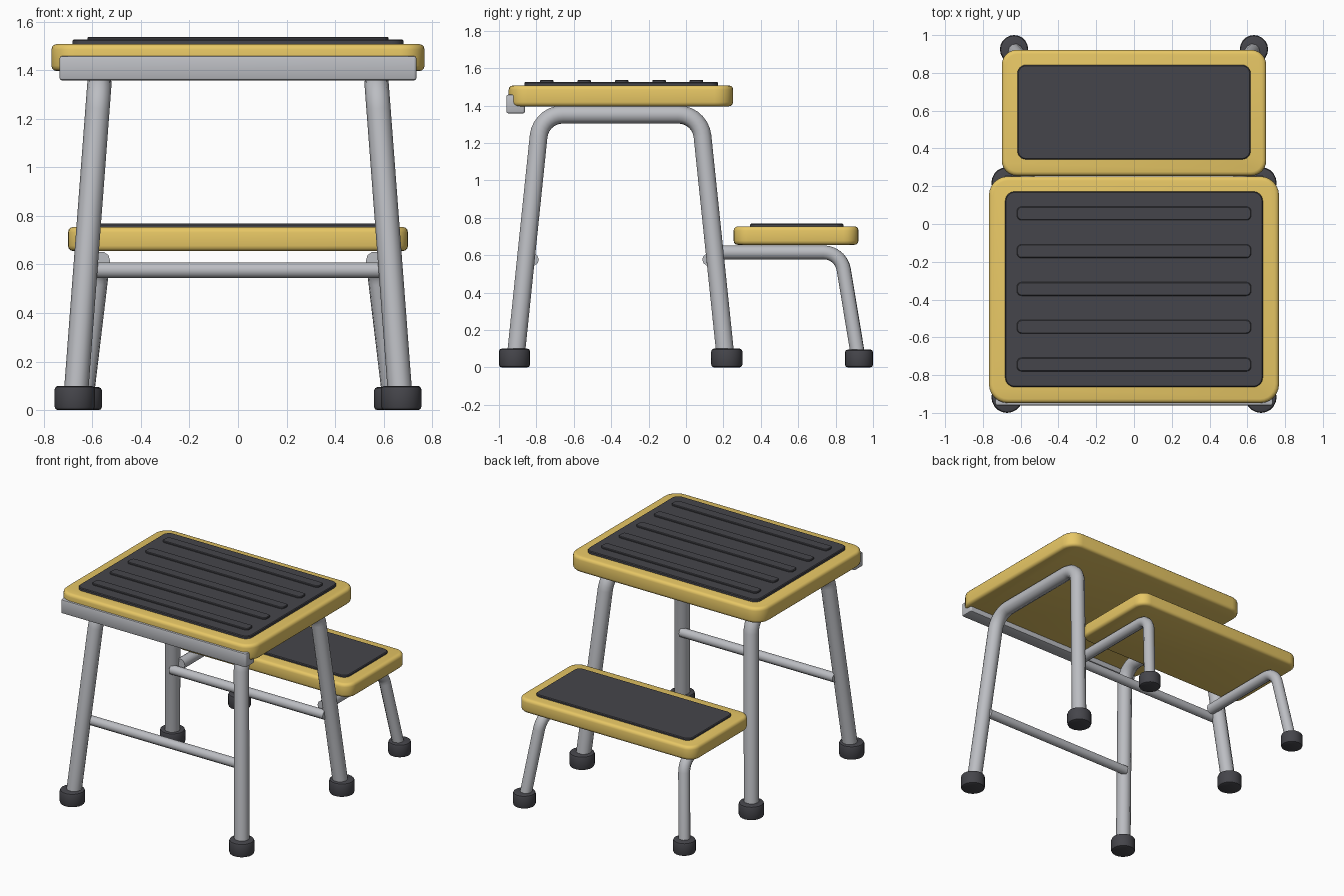
import bpy, bmesh, math
from mathutils import Vector

if "Cube" in bpy.data.objects:
    bpy.data.objects.remove(bpy.data.objects["Cube"])


def material(name, col):
    m = bpy.data.materials.new(name)
    m.diffuse_color = (*col, 1)
    m.use_nodes = True
    m.node_tree.nodes["Principled BSDF"].inputs["Base Color"].default_value = m.diffuse_color
    return m


YELLOW = material("yellow_plastic", (0.80, 0.57, 0.13))
RUBBER = material("dark_rubber", (0.06, 0.06, 0.07))
STEEL = material("steel", (0.50, 0.51, 0.54))


def finish(obj, mat, bevel=0, segs=3, angle=35):
    bpy.ops.object.select_all(action='DESELECT')
    obj.select_set(True)
    bpy.context.view_layer.objects.active = obj
    if bevel:
        b = obj.modifiers.new("bevel", 'BEVEL')
        b.width, b.segments = bevel, segs
        b.limit_method, b.angle_limit = 'ANGLE', math.radians(40)
        bpy.ops.object.modifier_apply(modifier=b.name)
    bpy.ops.object.shade_smooth_by_angle(angle=math.radians(angle))
    obj.data.materials.append(mat)
    return obj


def slab(name, x, y0, y1, z0, z1, radius, mat, bevel, segs=3):
    """Rounded rectangle, symmetric in x, extruded from z0 to z1."""
    bm = bmesh.new()
    n = 6
    corners = [(x - radius, y1 - radius), (radius - x, y1 - radius),
               (radius - x, y0 + radius), (x - radius, y0 + radius)]
    verts = []
    for i, (cx, cy) in enumerate(corners):
        for k in range(n + 1):
            a = math.pi / 2 * (i + k / n)
            verts.append(bm.verts.new((cx + radius * math.cos(a), cy + radius * math.sin(a), z0)))
    face = bm.faces.new(verts)
    top = bmesh.ops.extrude_face_region(bm, geom=[face])["geom"]
    bmesh.ops.translate(bm, vec=(0, 0, z1 - z0),
                        verts=[g for g in top if isinstance(g, bmesh.types.BMVert)])
    # The extrusion keeps the bottom cap, so the slab is closed
    bmesh.ops.recalc_face_normals(bm, faces=bm.faces)
    me = bpy.data.meshes.new(name)
    bm.to_mesh(me)
    bm.free()
    obj = bpy.data.objects.new(name, me)
    bpy.context.collection.objects.link(obj)
    return finish(obj, mat, bevel, segs)


def fillet(pts, r, n=7):
    """Round the inner corners of a path with radius r."""
    pts = [Vector(p) for p in pts]
    out = [pts[0]]
    for p, c, q in zip(pts, pts[1:], pts[2:]):
        u, v = (p - c).normalized(), (q - c).normalized()
        half = u.angle(v) / 2
        centre = c + (u + v).normalized() * r / math.sin(half)
        t = r / math.tan(half)
        a, b = (c + u * t - centre).normalized(), (c + v * t - centre).normalized()
        out += [centre + a.slerp(b, k / n).normalized() * r for k in range(n + 1)]
    return out + [pts[-1]]


def tube(name, pts, r):
    cu = bpy.data.curves.new(name, 'CURVE')
    cu.dimensions = '3D'
    cu.bevel_depth, cu.bevel_resolution, cu.use_fill_caps = r, 3, True
    sp = cu.splines.new('POLY')
    sp.points.add(len(pts) - 1)
    for s, p in zip(sp.points, pts):
        s.co = (*p, 1)
    obj = bpy.data.objects.new(name, cu)
    bpy.context.collection.objects.link(obj)
    bpy.ops.object.select_all(action='DESELECT')
    obj.select_set(True)
    bpy.context.view_layer.objects.active = obj
    bpy.ops.object.convert(target='MESH')
    obj = bpy.context.object
    bm = bmesh.new()
    bm.from_mesh(obj.data)
    bmesh.ops.remove_doubles(bm, verts=bm.verts, dist=1e-5)
    bmesh.ops.recalc_face_normals(bm, faces=bm.faces)
    bm.to_mesh(obj.data)
    bm.free()
    return finish(obj, STEEL, angle=40)


def foot(name, x, y, r, h):
    bpy.ops.mesh.primitive_cylinder_add(vertices=20, radius=r, depth=h, location=(x, y, h / 2))
    obj = bpy.context.object
    obj.name = name
    finish(obj, RUBBER, 0.014, 2)


# Upper seat with ribbed tread
slab("seat", 0.768, -0.948, 0.252, 1.396, 1.507, 0.10, YELLOW, 0.022)
slab("seat_tread", 0.682, -0.863, 0.172, 1.50, 1.526, 0.05, RUBBER, 0.005, 1)
for i in range(5):
    y = 0.056 - 0.2 * i
    slab(f"tread_rib_{i + 1}", 0.62, y - 0.036, y + 0.036, 1.52, 1.537, 0.025, RUBBER, 0.004, 1)

# Lower step with plain tread
slab("step", 0.70, 0.255, 0.922, 0.655, 0.754, 0.08, YELLOW, 0.022)
slab("step_tread", 0.617, 0.342, 0.842, 0.745, 0.768, 0.045, RUBBER, 0.005, 1)

# Front rail under the seat edge
slab("front_rail", 0.735, -0.961, -0.861, 1.358, 1.458, 0.012, STEEL, 0.01, 2)

# Bent side frames and feet, left and right
for side, s in (("left", -1), ("right", 1)):
    main = [(0.670 * s, -0.913, 0.03), (0.570 * s, -0.776, 1.352),
            (0.570 * s, 0.076, 1.352), (0.670 * s, 0.214, 0.03)]
    tube(f"{side}_main_frame", fillet(main, 0.13), 0.05)
    low = [(0.565 * s, 0.15, 0.615), (0.565 * s, 0.828, 0.615), (0.635 * s, 0.925, 0.03)]
    tube(f"{side}_step_frame", fillet(low, 0.11), 0.039)
    foot(f"{side}_front_foot", 0.672 * s, -0.917, 0.083, 0.10)
    foot(f"{side}_middle_foot", 0.672 * s, 0.218, 0.083, 0.10)
    foot(f"{side}_step_foot", 0.635 * s, 0.925, 0.075, 0.095)

# Cross bars between the legs
for name, y in (("front_cross_bar", -0.82), ("rear_cross_bar", 0.12)):
    tube(name, [(-0.61, y, 0.576), (0.61, y, 0.576)], 0.033)
